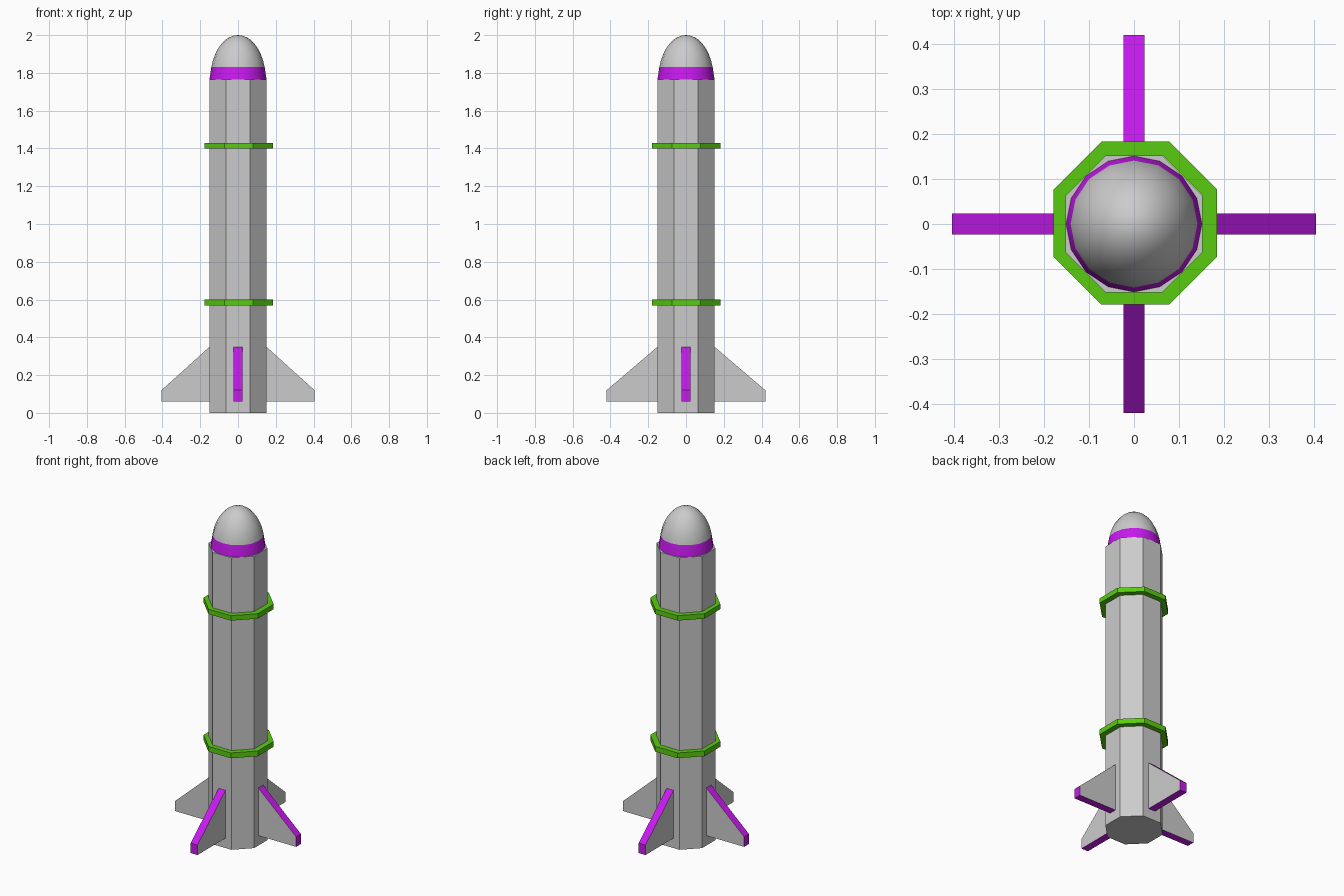
import bpy, bmesh
from math import pi, sin, cos

if "Cube" in bpy.data.objects:
    bpy.data.objects.remove(bpy.data.objects["Cube"])


def material(name, color):
    m = bpy.data.materials.new(name)
    m.diffuse_color = color
    m.use_nodes = True
    m.node_tree.nodes["Principled BSDF"].inputs["Base Color"].default_value = m.diffuse_color
    return m


grey = material("grey", (0.6, 0.6, 0.6, 1))
purple = material("purple", (0.57, 0.01, 0.85, 1))
green = material("green", (0.1, 0.6, 0.005, 1))


def finish(name, bm, mats):
    bmesh.ops.recalc_face_normals(bm, faces=bm.faces[:])
    mesh = bpy.data.meshes.new(name)
    bm.to_mesh(mesh)
    bm.free()
    for m in mats:
        mesh.materials.append(m)
    ob = bpy.data.objects.new(name, mesh)
    bpy.context.collection.objects.link(ob)
    return ob


def lathe(bm, profile, sides, turn=0.0, closed=False, center=(0, 0)):
    """Revolve (radius, z) points; returns the rings of vertices."""
    rings = [[bm.verts.new((center[0] + r * cos(turn + 2 * pi * i / sides),
                            center[1] + r * sin(turn + 2 * pi * i / sides), z))
              for i in range(sides)] for r, z in profile]
    pairs = list(zip(rings, rings[1:]))
    if closed:
        pairs.append((rings[-1], rings[0]))
    for a, b in pairs:
        for i in range(sides):
            j = (i + 1) % sides
            bm.faces.new((a[i], a[j], b[j], b[i]))
    return rings


OCT = pi / 8
APO = 1 / cos(OCT)  # flat-to-flat half width -> corner radius

# Octagonal body
bm = bmesh.new()
rings = lathe(bm, [(0.152 * APO, 0), (0.152 * APO, 1.765)], 8, OCT)
bm.faces.new(rings[0])
bm.faces.new(rings[1])
finish("body", bm, [grey])

# Two green octagonal bands
for name, z0, z1 in (("lower_band", 0.568, 0.60), ("upper_band", 1.40, 1.43)):
    bm = bmesh.new()
    ri, ro = 0.149 * APO, 0.1815 * APO
    lathe(bm, [(ri, z0), (ro, z0), (ro, z1), (ri, z1)], 8, OCT, True, (0.003, 0.002))
    finish(name, bm, [green])

# Smooth nose cone with a purple base stripe
bm = bmesh.new()
angles = [0.285 + (pi / 2 - 0.285) * i / 8 for i in range(8)]
profile = [(0.151, 1.765)] + [(0.147 * cos(a), 1.765 + 0.235 * sin(a)) for a in angles]
rings = lathe(bm, profile, 16)
tip = bm.verts.new((0, 0, 2))
for i in range(16):
    bm.faces.new((rings[-1][i], rings[-1][(i + 1) % 16], tip))
bm.faces.new(rings[0])
for f in bm.faces:
    f.smooth = len(f.verts) < 16
    f.material_index = int(f.calc_center_median().z < 1.83)
finish("nose_cone", bm, [grey, purple])

# Four fins: grey sides, purple edges
for name, k, reach in (("right_fin", 0, 0.405), ("back_fin", 1, 0.42),
                       ("left_fin", 2, 0.405), ("front_fin", 3, 0.42)):
    bm = bmesh.new()
    c, s = round(cos(k * pi / 2)), round(sin(k * pi / 2))
    outline = [(0.145, 0.06), (reach, 0.06), (reach, 0.12), (0.145, 0.355)]
    sides = [[bm.verts.new((c * r - s * t, s * r + c * t, z)) for r, z in outline]
             for t in (-0.023, 0.023)]
    for side in sides:
        bm.faces.new(side)
    for i in range(4):
        j = (i + 1) % 4
        f = bm.faces.new((sides[0][i], sides[0][j], sides[1][j], sides[1][i]))
        f.material_index = 1
    finish(name, bm, [grey, purple])
